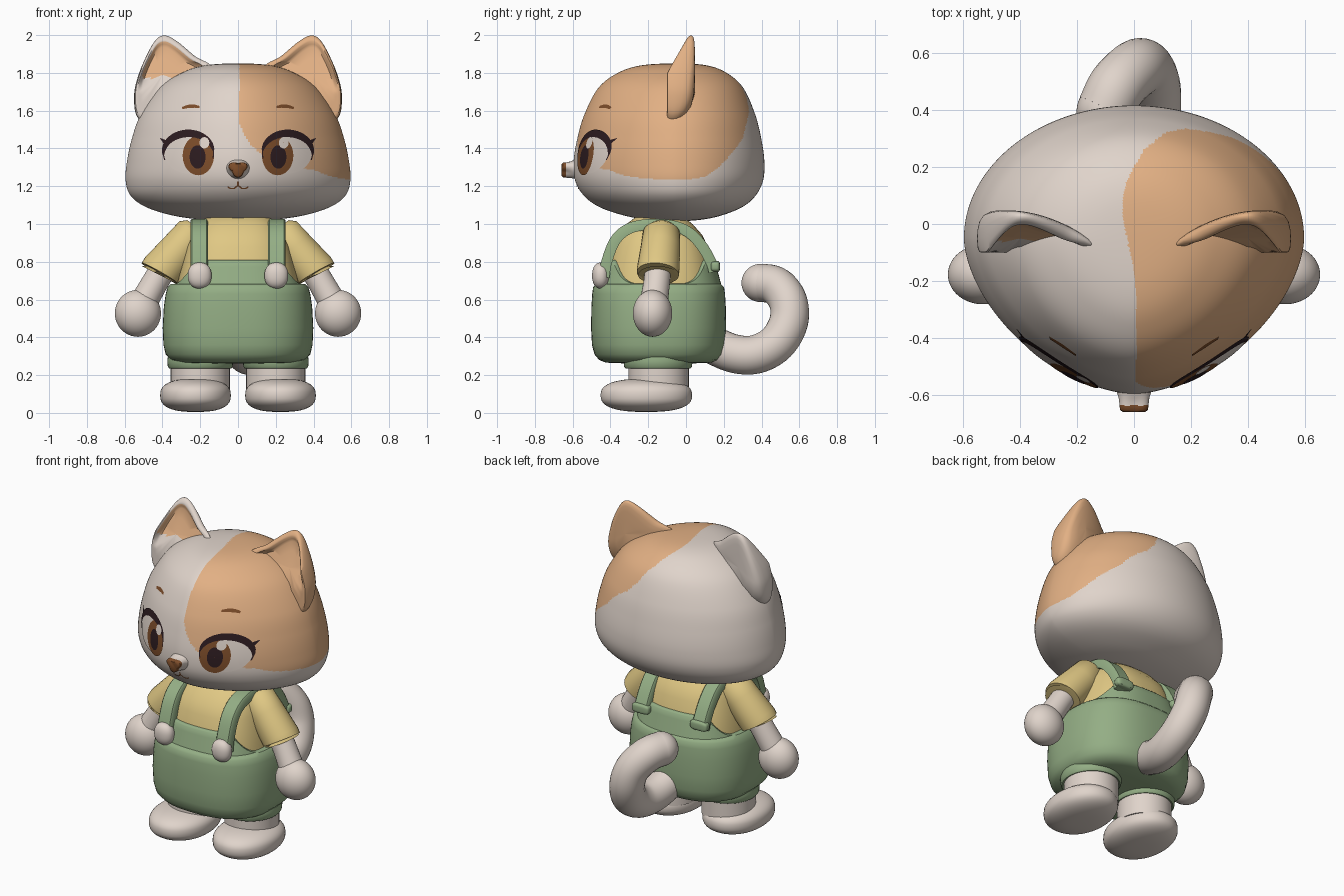
import bpy, bmesh, math
from mathutils import Vector

if "Cube" in bpy.data.objects:
    bpy.data.objects.remove(bpy.data.objects["Cube"])

def mat(name, rgb):
    m = bpy.data.materials.new(name)
    m.diffuse_color = [((c / 255 + 0.055) / 1.055) ** 2.4 for c in rgb] + [1]
    m.use_nodes = True
    m.node_tree.nodes["Principled BSDF"].inputs["Base Color"].default_value = m.diffuse_color
    return m

CREAM = mat("cream_fur", (224, 212, 203))
ORANGE = mat("orange_fur", (226, 176, 132))
GREEN = mat("green_cloth", (148, 174, 133))
YELLOW = mat("yellow_cloth", (224, 200, 132))
BROWN = mat("brown", (125, 77, 42))
DARK = mat("dark_lash", (45, 28, 32))

# ---------- helpers ----------
def lin(v, pts):
    if v <= pts[0][0]:
        return pts[0][1]
    for a, b in zip(pts, pts[1:]):
        if v <= b[0]:
            return a[1] + (b[1] - a[1]) * (v - a[0]) / (b[0] - a[0])
    return pts[-1][1]

def catmull(p, steps):
    """Smooth curve through p[1:-1]; the first and last points only steer it."""
    out = []
    for a, b, c, d in zip(p, p[1:], p[2:], p[3:]):
        for k in range(steps):
            t = k / steps
            out.append([0.5 * (2 * q + (r - o) * t + (2 * o - 5 * q + 4 * r - s) * t * t
                        + (3 * q - o - 3 * r + s) * t ** 3) for o, q, r, s in zip(a, b, c, d)])
    return out + [list(p[-2])]

def build(name, verts, faces, mats, rule=None, sheet=False):
    me = bpy.data.meshes.new(name)
    me.from_pydata([tuple(v) for v in verts], [], faces)
    bm = bmesh.new()
    bm.from_mesh(me)
    bmesh.ops.recalc_face_normals(bm, faces=bm.faces)
    if sheet and sum(f.normal.y for f in bm.faces) > 0:
        bmesh.ops.reverse_faces(bm, faces=bm.faces)
    for i, f in enumerate(bm.faces):
        f.smooth = True
        if rule:
            f.material_index = rule(f.calc_center_median(), i)
    bm.to_mesh(me)
    bm.free()
    me.set_sharp_from_angle(angle=math.radians(45))
    for m in mats:
        me.materials.append(m)
    ob = bpy.data.objects.new(name, me)
    bpy.context.collection.objects.link(ob)
    return ob

def loft(name, rings, mats, rule=None, caps=True, closed=True, sheet=False):
    n = len(rings[0])
    faces = [(r * n + i, r * n + (i + 1) % n, (r + 1) * n + (i + 1) % n, (r + 1) * n + i)
             for r in range(len(rings) - 1) for i in range(n if closed else n - 1)]
    if caps:
        faces += [tuple(range(n)), tuple(range((len(rings) - 1) * n, len(rings) * n))]
    return build(name, [v for r in rings for v in r], faces, mats, rule, sheet)

def spow(v, e):
    return math.copysign(abs(v) ** e, v)

def section(cx, cy, z, rx, ry, power=2, n=48):
    return [(cx + rx * spow(math.cos(a), 2 / power), cy + ry * spow(math.sin(a), 2 / power), z)
            for a in (2 * math.pi * (i + 0.5) / n for i in range(n))]

def blob(name, c, r, m, e=1.0, power=2):
    rows = []
    for k in range(25):
        a = -math.pi / 2 + math.pi * (k + 0.05) / 24.1
        s = max(math.cos(a), 0) ** e + 0.003
        rows.append(section(c[0], c[1], c[2] + r[2] * spow(math.sin(a), e), r[0] * s, r[1] * s, power))
    return loft(name, rows, [m])

def tube(name, path, m, n=28):
    """path holds (x, y, z, radius)."""
    pts = [Vector(p[:3]) for p in path]
    u, rings = Vector((0.3, 1, 0.2)), []
    for i, p in enumerate(pts):
        t = (pts[min(i + 1, len(pts) - 1)] - pts[max(i - 1, 0)]).normalized()
        u = (u - t * u.dot(t)).normalized()
        w = t.cross(u)
        rings.append([p + path[i][3] * (u * math.cos(a) + w * math.sin(a))
                      for a in (2 * math.pi * k / n for k in range(n))])
    return loft(name, rings, [m])

# ---------- head: profile rows (z, width factor, depth factor) ----------
HEAD = [(1.84, -.3, -.34), (1.85, 0, 0), (1.84, .29, .34), (1.80, .50, .57), (1.72, .70, .76),
        (1.58, .865, .895), (1.45, .945, .965), (1.33, .988, 1), (1.23, 1, .985), (1.15, .955, .90),
        (1.09, .82, .75), (1.045, .58, .51), (1.022, .30, .27), (1.015, 0, 0), (1.022, -.3, -.27)]
ROWS = catmull(HEAD, 15)
WIDE = sorted((z, x) for z, x, y in ROWS)
DEEP = sorted((z, y) for z, x, y in ROWS)

def head_ring(z, xr, yr, n=280):
    ring = []
    for i in range(n):
        c, s = math.cos(2 * math.pi * i / n), math.sin(2 * math.pi * i / n)
        e = 1 if s > 0 else 2 / 1.7
        ring.append((.595 * max(xr, .002) * spow(c, e),
                     -.05 + (.465 if s > 0 else .545) * max(yr, .002) * spow(s, e), z))
    return ring

TOP_EDGE = [(-.25, .008), (-.15, -.002), (-.05, -.025), (.03, -.04), (.09, -.038), (.15, -.025), (.2, 0),
            (.26, .035), (.32, .11), (.345, .23)]
FRONT_EDGE = [(0, 1.62), (.01, 1.53), (.03, 1.48), (.06, 1.43), (.12, 1.37), (.2, 1.32),
              (.4, 1.285), (.5, 1.25), (.59, 1.235)]
BACK_EDGE = [(0, 1.235), (.1, 1.25), (.17, 1.295), (.22, 1.35), (.3, 1.45), (.335, 1.6), (.345, 1.9)]

def patch_rule(c, i):
    low = lin(c.x, FRONT_EDGE) if c.y < 0 else lin(c.y, BACK_EDGE)
    return int(c.x > lin(c.y, TOP_EDGE) and c.z > low and c.y < .345)

loft("head", [head_ring(*r) for r in ROWS], [CREAM, ORANGE], patch_rule)

# ---------- painted face plates lying on the head ----------
def on_head(x, z, off):
    t = min(1, abs(x) / (.595 * lin(z, WIDE)))
    return (x, -.05 - .545 * lin(z, DEEP) * (1 - t ** 1.7) ** (1 / 1.7) - off, z)

def disc(name, cx, cz, rx, rz, m, off):
    rings = [[on_head(cx + rx * k * math.cos(a), cz + rz * k * math.sin(a), off)
              for a in (2 * math.pi * i / 40 for i in range(40))]
             for k in (.01, .17, .33, .5, .67, .83, 1)]
    loft(name, rings, [m], caps=False, sheet=True)

def stroke(name, pts, m, off):
    """pts holds (x, z, half width)."""
    rows = []
    for i, (x, z, h) in enumerate(pts):
        a, b = pts[max(i - 1, 0)], pts[min(i + 1, len(pts) - 1)]
        d = Vector((b[0] - a[0], b[1] - a[1])).normalized()
        rows.append([on_head(x - d.y * h * k, z + d.x * h * k, off) for k in (-1, -.5, 0, .5, 1)])
    loft(name, rows, [m], caps=False, closed=False, sheet=True)

for s, side in ((1, "left"), (-1, "right")):
    disc("eye_white_" + side, s * .26, 1.375, .13, .108, CREAM, .004)
    disc("iris_" + side, s * .21, 1.362, .083, .104, BROWN, .006)
    disc("pupil_" + side, s * .214, 1.355, .042, .062, DARK, .008)
    disc("eye_glint_" + side, s * .21 + .032, 1.43, .026, .03, CREAM, .0095)
    lash = []
    for k in range(33):
        a = math.radians(195 - 215 * k / 32)
        lash.append((s * (.262 + .133 * math.cos(a)), 1.375 + .105 * math.sin(a),
                     .003 + .017 * max(0, math.sin(a + .1)) ** .7))
    stroke("lash_" + side, lash, DARK, .007)
    stroke("lash_wing_" + side, [(s * .365, 1.42, .016), (s * .39, 1.437, .01), (s * .413, 1.455, .001)], DARK, .007)
    stroke("brow_" + side, [(s * (.25 + .046 * t), 1.624 - .008 * t * t - .003 * t, .01 - .004 * abs(t))
                            for t in (-1, -.5, 0, .5, 1)], BROWN, .004)
    stroke("mouth_" + side, [(0, 1.205, .004), (s * .02, 1.188, .004), (s * .042, 1.188, .004),
                             (s * .055, 1.198, .003)], BROWN, .004)
stroke("mouth_stem", [(0, 1.225, .004), (0, 1.2, .004)], BROWN, .004)

# ---------- nose: short cone turning into a rounded triangle with a brown tip ----------
nose = []
for y, r, tri in ((-.56, .07, 0), (-.59, .06, .03), (-.61, .052, .1), (-.635, .046, .2),
                  (-.637, .046, .2), (-.652, .044, .2), (-.658, .036, .2)):
    nose.append([(r * q * math.cos(a), y, 1.292 + r * .85 * q * math.sin(a))
                 for a in (2 * math.pi * i / 36 for i in range(36))
                 for q in [1 + tri * math.cos(3 * (a + math.pi / 2))]])
loft("nose", nose, [CREAM, BROWN], lambda c, i: int(c.y < -.635 and c.z < 1.325))

# ---------- ears: cupped shells, the right one with an orange lining ----------
EAR = [(.14, 1.82), (.23, 1.89), (.32, 1.965), (.385, 1.998), (.435, 1.975), (.485, 1.89),
       (.53, 1.78), (.55, 1.68), (.535, 1.57), (.46, 1.54), (.28, 1.68)]
EAR_LINE = catmull([EAR[-1]] + EAR + EAR[:2], 6)[:-1]

def ear(name, s, mats, rule):
    def back(x, z):
        return (.048 - 1.15 * (x - .45) ** 2 - 3 * max(0, x - .48) ** 2 - 2.2 * max(0, 1.72 - z) ** 2)
    def rim(x, z):
        return min(lin(z, [(1.8, -.1), (2, .015)]), back(x, z) - .025)
    def floor(x, z):
        return min(lin(z, [(1.7, -.1), (1.8, -.045), (1.95, .01)]), back(x, z) - .02)
    rings = []
    for k, f in ((.02, 0), (.4, 0), (.7, 0), (.86, .03), (.95, .14), (.99, .35), (1, .6), (.985, .85), (.95, .98),
                 (.9, 1), (.85, .85), (.78, .3), (.7, 0), (.45, 0), (.02, 0)):
        ring = []
        inner = len(rings) > 8
        for px, pz in EAR_LINE:
            x, z = .4 + (px - .4) * k, 1.79 + (pz - 1.79) * k
            base = floor(x, z) if inner else back(x, z)
            ring.append((s * x, base * (1 - f) + rim(x, z) * f, z))
        rings.append(ring)
    loft(name, rings, mats, rule)

ear("ear_left", 1, [ORANGE], None)
ear("ear_right", -1, [CREAM, ORANGE], lambda c, i: int(i >= 10 * len(EAR_LINE) and c.z > 1.775 and c.y < .02))

# ---------- body and clothes ----------
CY = -.14
loft("shirt", [section(0, CY, z, x, y, 2.6) for z, x, y in
               ((.5, .33, .3), (.68, .325, .305), (.8, .295, .275), (.88, .275, .255), (.94, .25, .228),
                (1.0, .21, .175), (1.05, .15, .11))], [YELLOW])
loft("trousers", [section(0, -.145, z, x, y, 2.5, 72) for z, x, y in
                  ((.262, .2, .18), (.266, .31, .28), (.28, .355, .315), (.31, .383, .34), (.36, .395, .353),
                   (.45, .399, .358), (.56, .393, .356), (.63, .383, .352), (.665, .373, .347),
                   (.683, .357, .33), (.685, .3, .28))], [GREEN])

# bib: high at front and back, cut low under the arms
bib = []
for k, dr in ((0, .012), (.25, .012), (.5, .012), (.75, .012), (.95, .012), (1, .006), (1, -.02)):
    ring = []
    for i in range(96):
        x0, y0, _ = section(0, 0, 0, 1, 1, 2.6, 96)[i]
        t = max(0, min(1, (.31 - abs(x0 * .31)) / .11))
        z = .66 + (.02 + .13 * t * t * (3 - 2 * t)) * k
        g = (z - .66) / .15
        ring.append((x0 * (.335 - .04 * g + dr), CY + y0 * (.32 - .04 * g + dr), z))
    bib.append(ring)
loft("bib", bib, [GREEN], caps=False)

STRAP = [(-.45, .72), (-.45, .72), (-.437, .80), (-.39, .92), (-.31, .99), (-.19, 1.015), (-.06, 1.005),
         (.03, .965), (.10, .89), (.15, .80), (.165, .75), (.165, .75)]
strap_line = catmull(STRAP, 5)
for s, side in ((1, "left"), (-1, "right")):
    rings = []
    for i, (y, z) in enumerate(strap_line):
        a, b = strap_line[max(i - 1, 0)], strap_line[min(i + 1, len(strap_line) - 1)]
        d = Vector((b[0] - a[0], b[1] - a[1])).normalized()
        rings.append([(s * (.205 + .046 * u), y + d.y * w, z - d.x * w) for u, w in
                      ((-1, .045), (-1, -.004), (-.85, -.012), (.85, -.012), (1, -.004), (1, .045))])
    loft("strap_" + side, rings, [GREEN])
    blob("strap_button_" + side, (s * .203, -.452, .727), (.063, .045, .069), CREAM, .9, 2.2)
    blob("strap_tab_" + side, (s * .205, .155, .775), (.06, .025, .03), GREEN, .6, 4)

    # sleeve, arm and hand
    tube("sleeve_" + side, [(s * .215, -.13, .975, .07), (s * .235, -.13, .952, .098), (s * .30, -.135, .873, .105),
                            (s * .405, -.148, .752, .113), (s * .413, -.149, .738, .112),
                            (s * .417, -.15, .731, .104), (s * .412, -.149, .74, .075)], YELLOW)
    tube("arm_" + side, [(s * .38, -.145, .79, .07), (s * .44, -.155, .69, .07), (s * .52, -.175, .55, .075)], CREAM)
    blob("hand_" + side, (s * .53, -.177, .527), (.122, .104, .124), CREAM)

    # leg, trouser cuff and foot
    loft("leg_" + side, [section(s * .2, -.145, z, .157, .16) for z in (.11, .3)], [CREAM])
    loft("cuff_" + side, [section(s * .2, -.148, z, r, r + .008) for z, r in
                          ((.24, .15), (.236, .165), (.245, .172), (.275, .175), (.295, .172), (.3, .15))], [GREEN])
    blob("foot_" + side, (s * .225, -.21, .093), (.187, .242, .088), CREAM, .78, 2.1)

# ---------- tail: curled tube with a round tip ----------
TAIL = [(.0, .08, .39, .1), (.01, .12, .37, .1), (.04, .25, .315, .102), (.06, .37, .31, .103),
        (.06, .48, .37, .103), (.035, .543, .48, .103), (.0, .54, .59, .102), (-.06, .48, .67, .102),
        (-.1, .40, .688, .101), (-.13, .35, .68, .1)]
tube("tail", catmull(TAIL, 6), CREAM)
blob("tail_tip", (-.1, .395, .688), (.101, .101, .101), CREAM)
